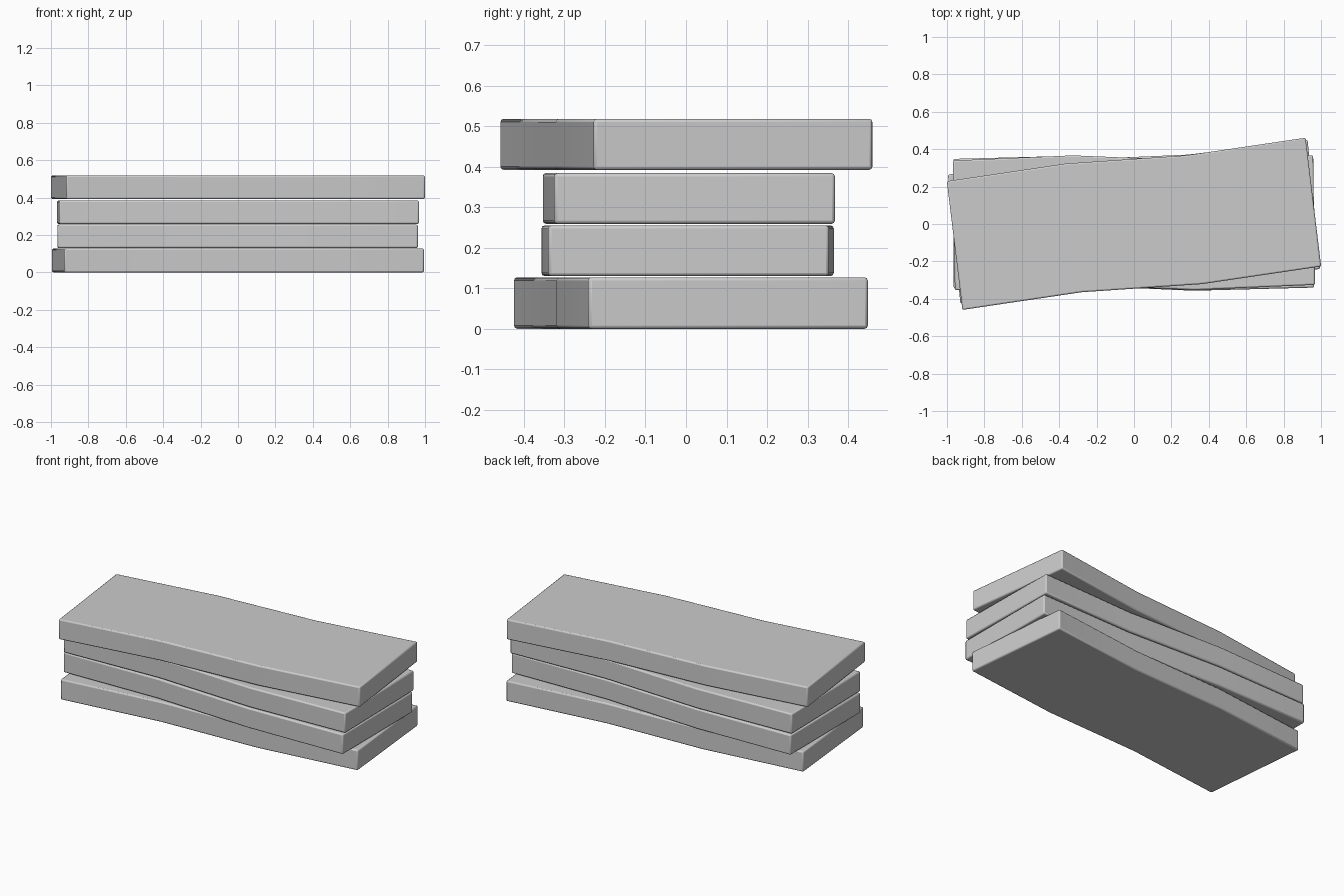
import bpy, math

if "Cube" in bpy.data.objects:
    bpy.data.objects.remove(bpy.data.objects["Cube"])

def slab(name, z0, z1, length, width, angle, cx, cy, bow):
    # S-shaped plan outline: three spans along the length
    us = [-length / 2, -length / 6, length / 6, length / 2]
    offs = [0, bow, -bow, 0]
    h = width / 2
    outline = [(u, o - h) for u, o in zip(us, offs)]
    outline += [(u, o + h) for u, o in reversed(list(zip(us, offs)))]
    n = len(outline)
    verts = [(x, y, 0) for x, y in outline] + [(x, y, z1 - z0) for x, y in outline]
    faces = []
    for i in range(n):
        j = (i + 1) % n
        faces.append((i, j, n + j, n + i))
    for i in range(3):
        a, b, c, d = i, i + 1, n - 2 - i, n - 1 - i
        faces.append((d, c, b, a))
        faces.append((n + a, n + b, n + c, n + d))
    mesh = bpy.data.meshes.new(name)
    mesh.from_pydata(verts, [], faces)
    ob = bpy.data.objects.new(name, mesh)
    bpy.context.collection.objects.link(ob)
    ob.location = (cx, cy, z0)
    ob.rotation_euler.z = math.radians(angle)
    # softened edges
    bev = ob.modifiers.new("soft_edges", 'BEVEL')
    bev.width = 0.008
    bev.segments = 2
    bev.limit_method = 'ANGLE'
    bev.angle_limit = math.radians(40)
    bpy.ops.object.select_all(action='DESELECT')
    ob.select_set(True)
    bpy.context.view_layer.objects.active = ob
    bpy.ops.object.shade_smooth_by_angle(angle=math.radians(50))
    return ob

# stack of planks, bottom to top
slab("bottom_plank", 0.0, 0.127, 1.932, 0.693, 5.5, 0.0, 0.012, 0.017)
slab("lower_middle_plank", 0.130, 0.255, 1.926, 0.693, 0.15, -0.002, 0.004, 0.015)
slab("upper_middle_plank", 0.259, 0.384, 1.926, 0.693, 0.85, 0.0, 0.007, 0.018)
slab("top_plank", 0.392, 0.518, 1.932, 0.693, 6.9, 0.0, 0.001, 0.017)
